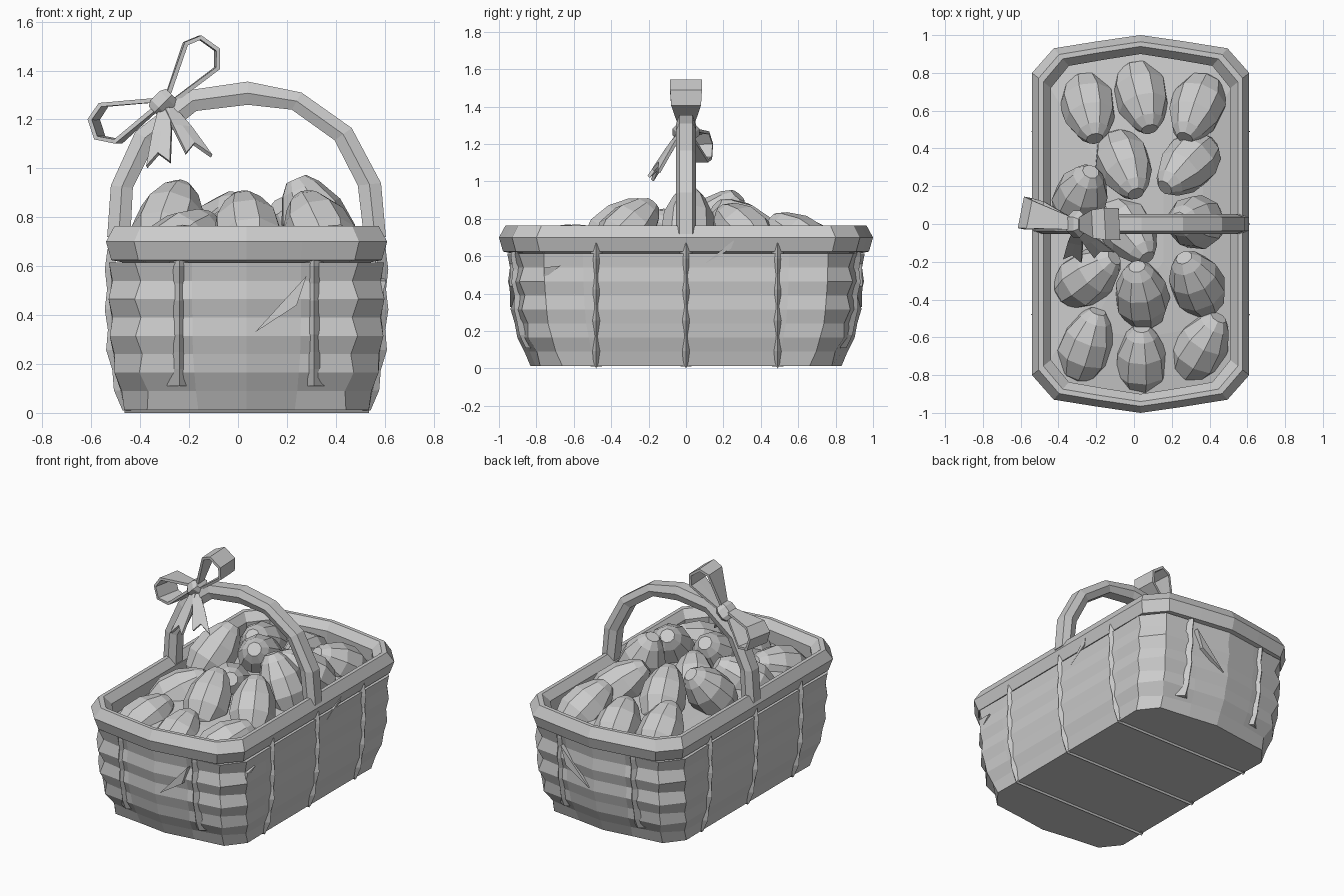
import bpy
import bmesh
import math
from mathutils import Vector

if "Cube" in bpy.data.objects:
    bpy.data.objects.remove(bpy.data.objects["Cube"], do_unlink=True)

grey = bpy.data.materials.new("plain grey")
grey.use_nodes = True
COLOUR = (0.6, 0.6, 0.6, 1)
grey.diffuse_color = COLOUR
grey.node_tree.nodes["Principled BSDF"].inputs["Base Color"].default_value = COLOUR
CX = 0.035  # basket centre line


def make(name, verts, faces):
    mesh = bpy.data.meshes.new(name)
    mesh.from_pydata([tuple(v) for v in verts], [], faces)
    mesh.materials.append(grey)
    obj = bpy.data.objects.new(name, mesh)
    bpy.context.collection.objects.link(obj)
    # consistent outward normals
    bm = bmesh.new()
    bm.from_mesh(mesh)
    bmesh.ops.recalc_face_normals(bm, faces=bm.faces)
    bm.to_mesh(mesh)
    bm.free()
    return obj


def loft(name, rings, loop=False):
    """Skin a list of equal-length rings, capped unless looped."""
    n, m = len(rings[0]), len(rings)
    faces = []
    for i in range(m if loop else m - 1):
        j = (i + 1) % m
        for k in range(n):
            l = (k + 1) % n
            faces.append((i * n + k, i * n + l, j * n + l, j * n + k))
    if not loop:
        faces += [tuple(range(n)), tuple(range((m - 1) * n, m * n))]
    return make(name, [v for r in rings for v in r], faces)


def outline(w, l, z, wave=0.0):
    """Basket plan: long sides, cut corners and pointed ends."""
    quarter = [(w + wave * 0.3, 0), (w + wave * 0.3, 0.58 * l), (w + wave * 0.6, 0.8 * l),
               (0.8 * w + wave, 0.93 * l + wave), (0.4 * w, 0.967 * l + wave * 0.5)]
    tip = [(0, l + wave * 0.5)]
    right = [(x, -y) for x, y in quarter[:0:-1]] + quarter
    pts = right + tip + [(-x, y) for x, y in right[::-1]] + [(0, -l - wave * 0.5)]
    return [Vector((x + CX, y, z)) for x, y in pts]


# Basket wall: half width and half length by height
WALL = [(0.012, 0.493, 0.825), (0.09, 0.518, 0.87), (0.25, 0.55, 0.925),
        (0.45, 0.557, 0.945), (0.64, 0.555, 0.95)]


def wall_size(z):
    for (z0, w0, l0), (z1, w1, l1) in zip(WALL, WALL[1:]):
        if z <= z1:
            f = max(0, (z - z0) / (z1 - z0))
            return w0 + f * (w1 - w0), l0 + f * (l1 - l0)
    return WALL[-1][1:]


heights = [0.012] + [0.09 + 0.075 * i for i in range(8)]
loft("basket_wall", [outline(*wall_size(z), z, 0.012 * (-1) ** i) for i, z in enumerate(heights)])

# Rim and the domed bedding inside
rim_profile = [(0.022, 0.625), (0.0, 0.7), (0.035, 0.765), (0.06, 0.765), (0.1, 0.715), (0.095, 0.61)]
loft("basket_rim", [outline(0.575 - d, 1.0 - d, z) for d, z in rim_profile], loop=True)
loft("bedding", [outline(w, l, z) for w, l, z in
                 ((0.49, 0.92, 0.6), (0.48, 0.9, 0.63), (0.33, 0.6, 0.67), (0.12, 0.25, 0.7))])


# Upright stakes, each a bent ridge with uneven width
def stake(name, place, normal, z0, width, flare):
    n = Vector(normal)
    t = Vector((-n.y, n.x, 0))
    sections = []
    for i in range(9):
        z = z0 + (0.67 - z0) * i / 8
        p = place(z)
        w = width + 0.01 * (i % 2) + (flare if i in (0, 8) else 0)
        out = 0.014 + 0.01 * (i % 2)
        sections.append([p - t * w - n * 0.02, p + n * out, p + t * w - n * 0.02])
    loft(name, sections)


for side, label in ((1, "left"), (-1, "right")):
    for k, y in enumerate((-0.48, 0.0, 0.49)):
        stake(f"{label}_stake_{k}", lambda z: Vector((CX + side * wall_size(z)[0], y, z)),
              (side, 0, 0), 0.01, 0.022, 0.008)
for end, label in ((-1, "front"), (1, "back")):
    for k, x in enumerate((-0.275, 0.275)):
        stake(f"{label}_stake_{k}", lambda z: Vector((CX + x, end * wall_size(z)[1] * 0.962, z)),
              (0, end, 0), 0.11, 0.026, 0.025)

# Straps under the base
for k, y in enumerate((-0.48, 0.0, 0.49)):
    loft(f"base_strap_{k}", [[Vector((CX + x, y - 0.018, 0.03)), Vector((CX + x, y, 0.0)),
                              Vector((CX + x, y + 0.018, 0.03))] for x in (-0.5, 0.5)])


# Loose splinters of weave
def splinter(name, a, b, c, normal):
    n = Vector(normal)
    base = [Vector(p) for p in (a, b, c)]
    loft(name, [[p - n * 0.03 for p in base], [p + n * 0.008 * i for i, p in enumerate(base)]])


for end, label in ((-1, "front"), (1, "back")):
    splinter(f"{label}_splinter", (0.07, end * 0.94, 0.33), (0.24, end * 0.935, 0.44),
             (0.28, end * 0.925, 0.56), (0, end, 0))
splinter("side_splinter", (0.59, 0.1, 0.56), (0.59, 0.24, 0.64), (0.59, 0.26, 0.69), (1, 0, 0))
splinter("corner_splinter", (0.59, -0.76, 0.48), (0.59, -0.67, 0.55), (0.59, -0.76, 0.54), (1, 0, 0))

# Handle: six-sided arch between its outer and inner edge
outer = [(-0.535, 0.72), (-0.52, 0.93), (-0.42, 1.15), (-0.2, 1.32), (0.04, 1.355),
         (0.26, 1.31), (0.465, 1.165), (0.585, 0.94), (0.605, 0.72)]
inner = [(-0.44, 0.72), (-0.43, 0.92), (-0.34, 1.1), (-0.17, 1.235), (0.04, 1.26),
         (0.22, 1.24), (0.395, 1.115), (0.49, 0.93), (0.515, 0.72)]
section = [(0, -0.036), (0, 0.036), (0.5, 0.053), (1, 0.036), (1, -0.036), (0.5, -0.053)]
loft("handle", [[Vector((a + (c - a) * f, h, b + (d - b) * f)) for f, h in section]
                for (a, b), (c, d) in zip(outer, inner)])


# Eggs: leaning, narrow end up
def egg(name, x, y, top, dx, dy, lean):
    tilt = math.radians(lean)
    flat = Vector((dx, dy, 0)).normalized() * math.cos(tilt)
    axis = Vector((flat.x, flat.y, math.sin(tilt)))
    u = axis.cross(Vector((0, 0, 1))).normalized()
    v = axis.cross(u)
    rise = math.hypot(0.2 * math.sin(tilt), 0.145 * math.cos(tilt))
    c = Vector((x, y, top - rise))
    profile = [(-0.21, 0.05), (-0.16, 0.108), (-0.06, 0.146), (0.06, 0.134), (0.16, 0.085), (0.205, 0.045)]
    angles = [math.tau * i / 9 for i in range(9)]
    loft(name, [[c + axis * s + (u * math.cos(a) + v * math.sin(a)) * r for a in angles]
                for s, r in profile])


eggs = [(-0.24, 0.61, 0.83, 1, -5, 38), (0.04, 0.67, 0.81, 1, -4, 32), (0.33, 0.61, 0.84, -1, -2.5, 36),
        (-0.05, 0.31, 0.91, 2, -5, 38), (0.28, 0.31, 0.89, -1, -1, 36), (-0.28, 0.15, 0.95, 2, 5, 48),
        (-0.03, -0.04, 0.86, 1, -1.4, 34), (0.32, 0.01, 0.96, -1, 0.1, 66), (-0.24, -0.28, 0.84, 4, 3, 34),
        (0.04, -0.37, 0.91, -1, 6, 44), (0.33, -0.31, 0.91, -2, 4, 44), (-0.25, -0.64, 0.78, 1, 3, 24),
        (0.04, -0.72, 0.77, 0, 1, 34), (0.355, -0.65, 0.78, 1.5, 2.5, 28)]
for i, e in enumerate(eggs):
    egg(f"egg_{i}", *e)


# Bow: ribbon strips given by path, half widths and cross direction
def ribbon(name, path, widths, across, notch=(0, 0, 0)):
    a = Vector(across).normalized()
    verts = []
    for p, w in zip(path, widths):
        verts += [Vector(p) - a * w, Vector(p), Vector(p) + a * w]
    verts[-2] += Vector(notch)
    faces = []
    for i in range(len(path) - 1):
        for k in (0, 1):
            b = 3 * i + k
            faces.append((b, b + 1, b + 4, b + 3))
    mod = make(name, verts, faces).modifiers.new("thickness", "SOLIDIFY")
    mod.thickness = 0.018
    mod.offset = 0


ribbon("bow_upper_loop",
       [(-0.29, 0, 1.29), (-0.215, 0, 1.51), (-0.155, 0, 1.535), (-0.085, 0, 1.485),
        (-0.085, 0, 1.41), (-0.27, 0, 1.27)],
       [0.03, 0.075, 0.085, 0.085, 0.08, 0.03], (-0.05, 1, 0))
ribbon("bow_lower_loop",
       [(-0.32, 0, 1.28), (-0.55, 0.05, 1.26), (-0.59, 0.06, 1.2), (-0.565, 0.055, 1.125),
        (-0.49, 0.045, 1.11), (-0.33, 0, 1.25)],
       [0.03, 0.075, 0.085, 0.085, 0.075, 0.03], (0.2, 1, 0))
ribbon("bow_tail_right", [(-0.3, -0.03, 1.26), (-0.31, -0.1, 1.15), (-0.325, -0.19, 1.015)],
       [0.02, 0.04, 0.05], (1, -0.2, 0.2), (0, 0.03, 0.045))
ribbon("bow_tail_left", [(-0.29, -0.03, 1.26), (-0.23, -0.09, 1.17), (-0.16, -0.16, 1.055)],
       [0.02, 0.04, 0.055], (1, 0.3, -0.1), (-0.02, 0.02, 0.045))

# Knot wrapped round the handle
loft("bow_knot", [[Vector((-0.305 + s * 0.03 + r * math.cos(a) * 0.7, r * 1.3 * math.sin(a),
                           1.265 + s * 0.03 - r * math.cos(a) * 0.7))
                   for a in [math.tau * (i + 0.5) / 6 for i in range(6)]]
                  for s, r in ((-1.2, 0.04), (-0.6, 0.055), (0.6, 0.055), (1.2, 0.04))])
